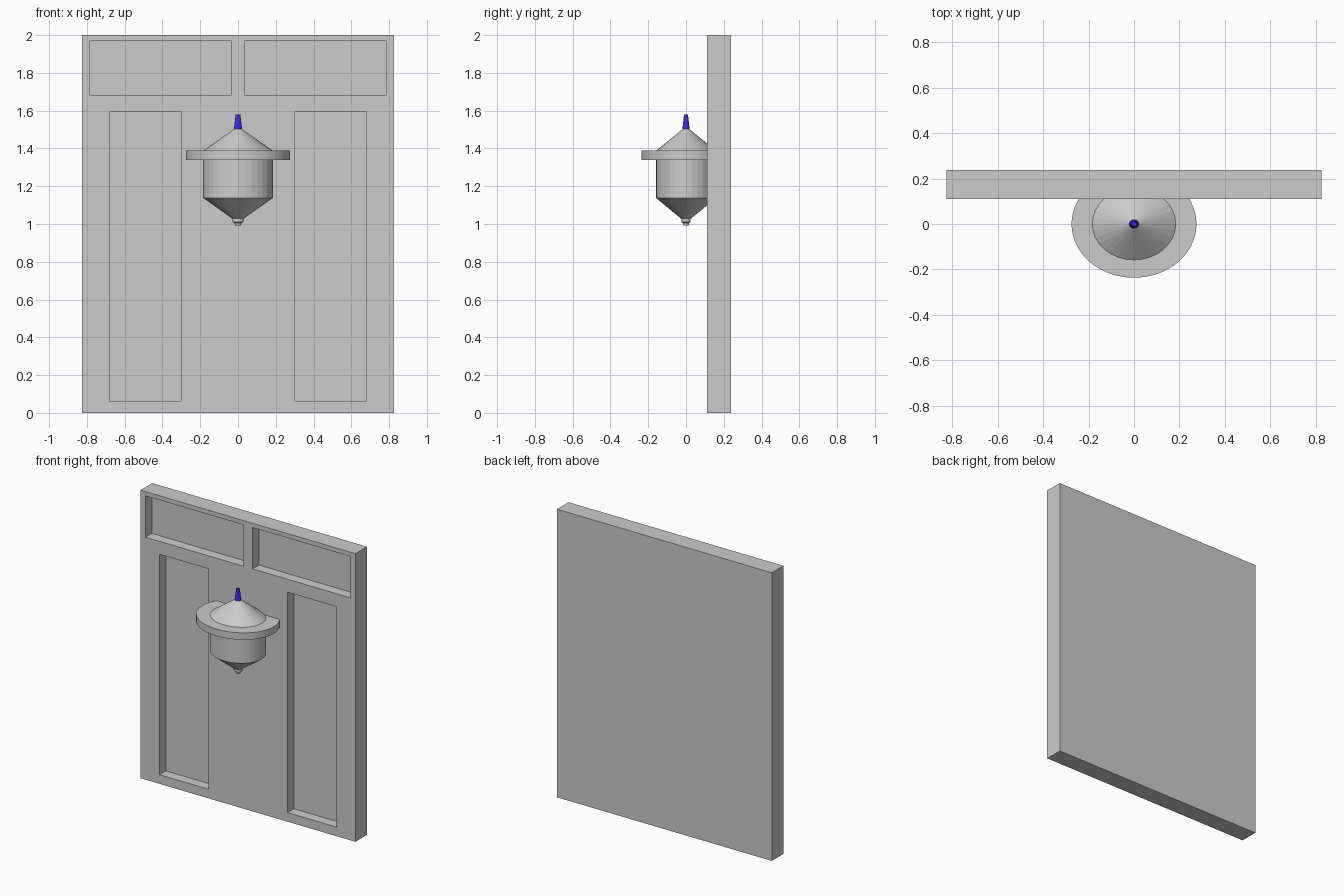
import bpy, bmesh, math

if "Cube" in bpy.data.objects:
    bpy.data.objects.remove(bpy.data.objects["Cube"])

FACE_Y, BACK_Y = 0.11, 0.237   # front and back of the wall panel
DEPTH = 0.07                   # recess depth
SQUASH = 0.86                  # the lantern is oval: y radius / x radius


def add_object(name, bm):
    bmesh.ops.recalc_face_normals(bm, faces=bm.faces)
    mesh = bpy.data.meshes.new(name)
    bm.to_mesh(mesh)
    bm.free()
    obj = bpy.data.objects.new(name, mesh)
    bpy.context.collection.objects.link(obj)
    return obj


def box(bm, x0, x1, y0, y1, z0, z1):
    verts = bmesh.ops.create_cube(bm, size=1)["verts"]
    for v in verts:
        v.co.x = x1 if v.co.x > 0 else x0
        v.co.y = y1 if v.co.y > 0 else y0
        v.co.z = z1 if v.co.z > 0 else z0


def oval_lathe(name, profile, sides, smooth=False):
    """Stack oval rings from (radius, z) points, cap both ends, cut at the wall."""
    bm = bmesh.new()
    rings = []
    for r, z in profile:
        rings.append([bm.verts.new((r * math.cos(2 * math.pi * i / sides),
                                    r * SQUASH * math.sin(2 * math.pi * i / sides), z))
                      for i in range(sides)])
    for a, b in zip(rings, rings[1:]):
        for i in range(sides):
            j = (i + 1) % sides
            bm.faces.new((a[i], a[j], b[j], b[i]))
    bm.faces.new(rings[0])
    bm.faces.new(rings[-1])
    bmesh.ops.bisect_plane(bm, geom=bm.verts[:] + bm.edges[:] + bm.faces[:],
                           plane_co=(0, FACE_Y + 0.002, 0), plane_no=(0, 1, 0),
                           clear_outer=True)
    open_edges = [e for e in bm.edges if e.is_boundary]
    if open_edges:
        bmesh.ops.holes_fill(bm, edges=open_edges, sides=0)
    obj = add_object(name, bm)
    if smooth:
        obj.select_set(True)
        bpy.context.view_layer.objects.active = obj
        bpy.ops.object.shade_smooth_by_angle(angle=math.radians(30))
        obj.select_set(False)
    return obj


# Wall panel with two recesses mirrored left and right
bm = bmesh.new()
box(bm, -0.825, 0.825, FACE_Y, BACK_Y, 0, 2)
panel = add_object("wall_panel", bm)

bm = bmesh.new()
for side in (-1, 1):
    for x0, x1, z0, z1 in ((0.035, 0.787, 1.683, 1.97), (0.303, 0.68, 0.063, 1.593)):
        xs = sorted((side * x0, side * x1))
        box(bm, *xs, FACE_Y - 0.1, FACE_Y + DEPTH, z0, z1)
cutter = add_object("recess_cutter", bm)
cutter.hide_render = True

cut = panel.modifiers.new("recesses", "BOOLEAN")
cut.operation = "DIFFERENCE"
cut.solver = "EXACT"
cut.object = cutter
bpy.context.view_layer.objects.active = panel
panel.select_set(True)
bpy.ops.object.modifier_apply(modifier=cut.name)
panel.select_set(False)
bpy.data.objects.remove(cutter)

# Lantern body, tapering to the bottom
oval_lathe("lantern_body", [(0.03, 1.028), (0.184, 1.138), (0.184, 1.34)], 32)
# Overhanging brim
oval_lathe("lantern_brim", [(0.275, 1.34), (0.275, 1.388)], 64, smooth=True)
# Conical roof
oval_lathe("lantern_roof", [(0.184, 1.388), (0.02, 1.503)], 32)
# Bottom knob
oval_lathe("bottom_knob", [(0.016, 0.993), (0.018, 1.005), (0.029, 1.01), (0.029, 1.03)], 16)

# Coloured spike on top
spike = oval_lathe("top_spike", [(0.022, 1.502), (0.012, 1.58)], 16)
blue = bpy.data.materials.new("blue")
blue.diffuse_color = (0.05, 0.02, 0.8, 1)
blue.use_nodes = True
blue.node_tree.nodes["Principled BSDF"].inputs["Base Color"].default_value = blue.diffuse_color
spike.data.materials.append(blue)
